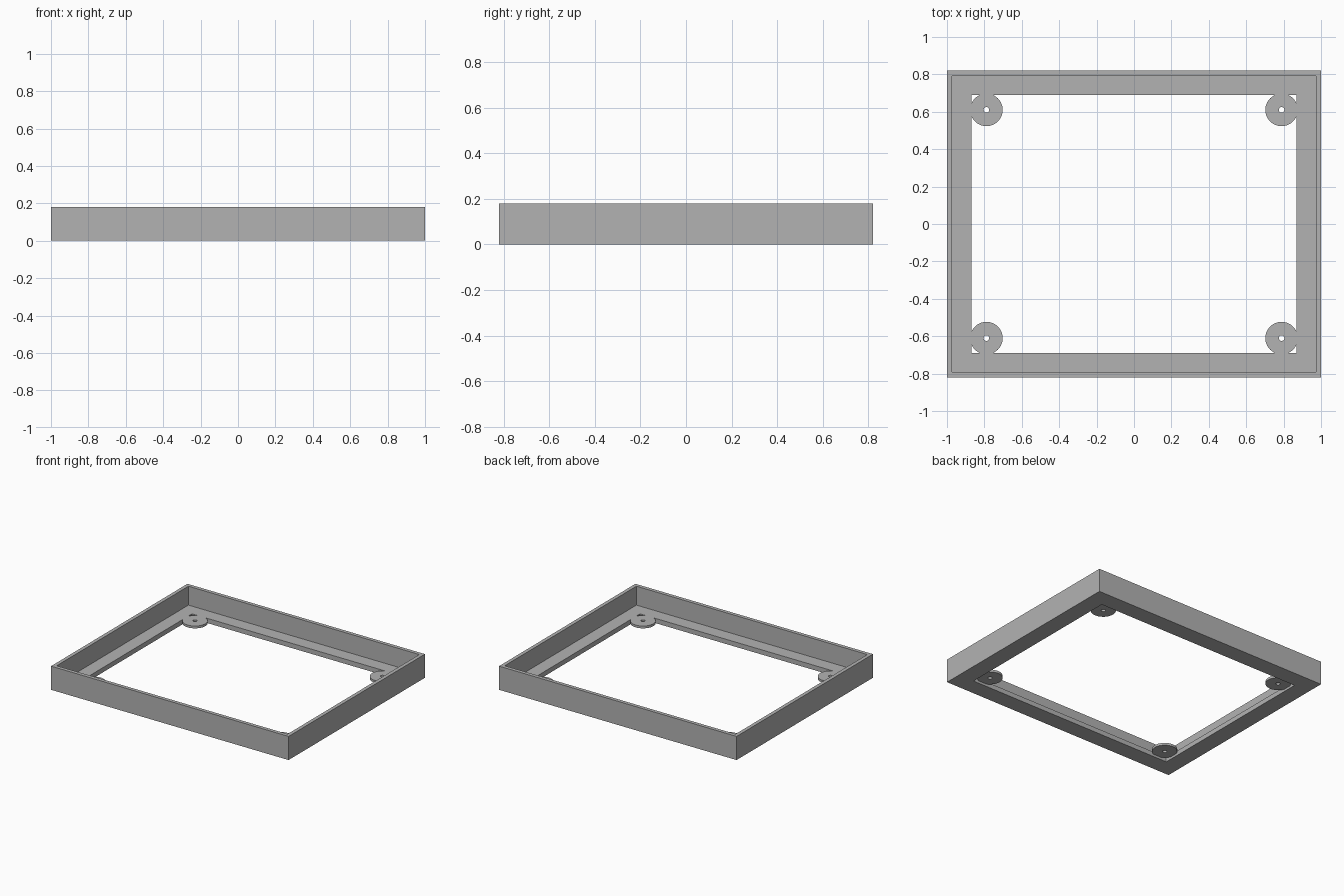
import bpy
import bmesh
import math

cube = bpy.data.objects.get("Cube")
if cube:
    bpy.data.objects.remove(cube, do_unlink=True)

HALF_X, HALF_Y, HEIGHT = 1.0, 0.82, 0.18
WALL = 0.028          # rim wall thickness
LIP = 0.13            # width of the bottom flange from the outer face
FLOOR = 0.036         # flange thickness
TAB_X, TAB_Y, TAB_R, HOLE_R = 0.789, 0.61, 0.087, 0.015

grey = bpy.data.materials.new("plain grey")
grey.use_nodes = True
colour = (0.45, 0.45, 0.45, 1)
grey.diffuse_color = colour
bsdf = next(n for n in grey.node_tree.nodes if n.type == "BSDF_PRINCIPLED")
bsdf.inputs["Base Color"].default_value = colour


def ring_solid(name, loops):
    """Close a ring-shaped solid by bridging successive loops of points."""
    bm = bmesh.new()
    rings = [[bm.verts.new(p) for p in loop] for loop in loops]
    for i, a in enumerate(rings):
        b = rings[(i + 1) % len(rings)]
        for j in range(len(a)):
            k = (j + 1) % len(a)
            bm.faces.new((a[j], a[k], b[k], b[j]))
    bmesh.ops.recalc_face_normals(bm, faces=bm.faces)
    mesh = bpy.data.meshes.new(name)
    bm.to_mesh(mesh)
    bm.free()
    mesh.materials.append(grey)
    obj = bpy.data.objects.new(name, mesh)
    bpy.context.collection.objects.link(obj)
    return obj


def rectangle(inset, z):
    x, y = HALF_X - inset, HALF_Y - inset
    return [(-x, -y, z), (x, -y, z), (x, y, z), (-x, y, z)]


def circle(cx, cy, r, z, n=48):
    angles = [2 * math.pi * i / n for i in range(n)]
    return [(cx + r * math.cos(a), cy + r * math.sin(a), z) for a in angles]


# Rim wall with an inward flange, as one stepped section
section = [(0, 0), (0, HEIGHT), (WALL, HEIGHT), (WALL, FLOOR), (LIP, FLOOR), (LIP, 0)]
frame = ring_solid("frame", [rectangle(*p) for p in section])

# Drilled round mounting tabs, half as thick as the flange and flush with its top
tab_section = [(TAB_R, FLOOR / 2), (TAB_R, FLOOR), (HOLE_R, FLOOR), (HOLE_R, FLOOR / 2)]
bpy.context.view_layer.objects.active = frame
for sx in (-1, 1):
    for sy in (-1, 1):
        tab = ring_solid("mounting_tab",
                         [circle(sx * TAB_X, sy * TAB_Y, r, z) for r, z in tab_section])
        union = frame.modifiers.new("join_tab", "BOOLEAN")
        union.operation = "UNION"
        union.solver = "EXACT"
        union.object = tab
        bpy.ops.object.modifier_apply(modifier=union.name)
        bpy.data.objects.remove(tab, do_unlink=True)

# Smooth round edges, sharp corners
bpy.ops.object.select_all(action="DESELECT")
frame.select_set(True)
bpy.ops.object.shade_smooth_by_angle(angle=math.radians(30))
